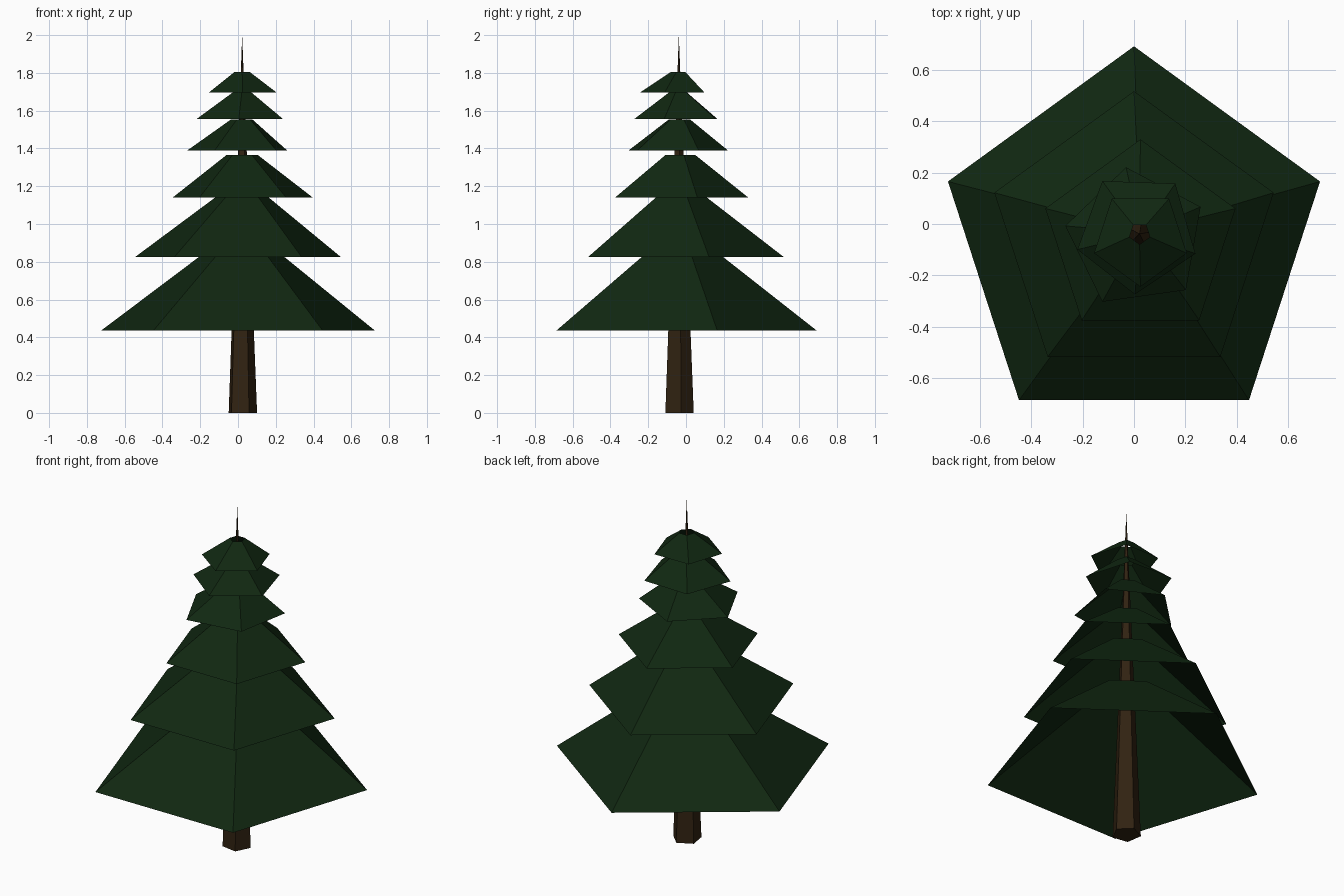
import bpy
import bmesh
from math import sin, cos, radians, tau

cube = bpy.data.objects.get("Cube")
if cube:
    bpy.data.objects.remove(cube)

SIDES = 5
TRUNK_XY = (0.022, -0.038)


def make_material(name, rgb):
    mat = bpy.data.materials.new(name)
    mat.use_nodes = True
    color = (*rgb, 1.0)
    mat.diffuse_color = color
    bsdf = mat.node_tree.nodes["Principled BSDF"]
    bsdf.inputs["Base Color"].default_value = color
    bsdf.inputs["Roughness"].default_value = 0.9
    return mat


def ring(bm, center, radius, z, turn):
    """Regular polygon of vertices, with one corner at the angle turn."""
    angles = [radians(turn) + tau * i / SIDES for i in range(SIDES)]
    return [bm.verts.new((center[0] + radius * cos(a),
                          center[1] + radius * sin(a), z)) for a in angles]


def finish(bm, name, mat):
    mesh = bpy.data.meshes.new(name)
    bm.to_mesh(mesh)
    bm.free()
    mesh.materials.append(mat)
    obj = bpy.data.objects.new(name, mesh)
    bpy.context.collection.objects.link(obj)
    return obj


def make_tier(name, center, radius, z, turn, mat):
    """Hollow skirt of branches, open below and above."""
    bm = bmesh.new()
    low = ring(bm, center, radius, z, turn)
    high = ring(bm, TRUNK_XY, radius * 0.22, z + radius * 0.58, turn)
    for i in range(SIDES):
        j = (i + 1) % SIDES
        bm.faces.new((low[i], low[j], high[j], high[i]))
    return finish(bm, name, mat)


def make_trunk(mat):
    """Long spike running through every tier."""
    bm = bmesh.new()
    low = ring(bm, TRUNK_XY, 0.08, 0, 225)
    tip = bm.verts.new((*TRUNK_XY, 2.0))
    for i in range(SIDES):
        bm.faces.new((low[i], low[(i + 1) % SIDES], tip))
    bm.faces.new(low[::-1])
    return finish(bm, "trunk", mat)


green = make_material("dark_needle_green", (0.0052, 0.0205, 0.0056))
brown = make_material("dark_bark_brown", (0.030, 0.0160, 0.0056))

make_trunk(brown)

# Branch tiers from bottom to top: centre, radius, height, turn
tiers = [
    ((0.0, -0.07), 0.763, 0.435, 90),
    ((0.0, -0.055), 0.573, 0.825, 90),
    ((0.025, -0.06), 0.39, 1.14, 90),
    ((0.008, -0.056), 0.28, 1.39, 98),
    ((0.012, -0.033), 0.242, 1.555, 268),
    ((0.025, -0.055), 0.19, 1.695, 270),
]
for number, tier in enumerate(tiers, 1):
    make_tier(f"branch_tier_{number}", *tier, green)
